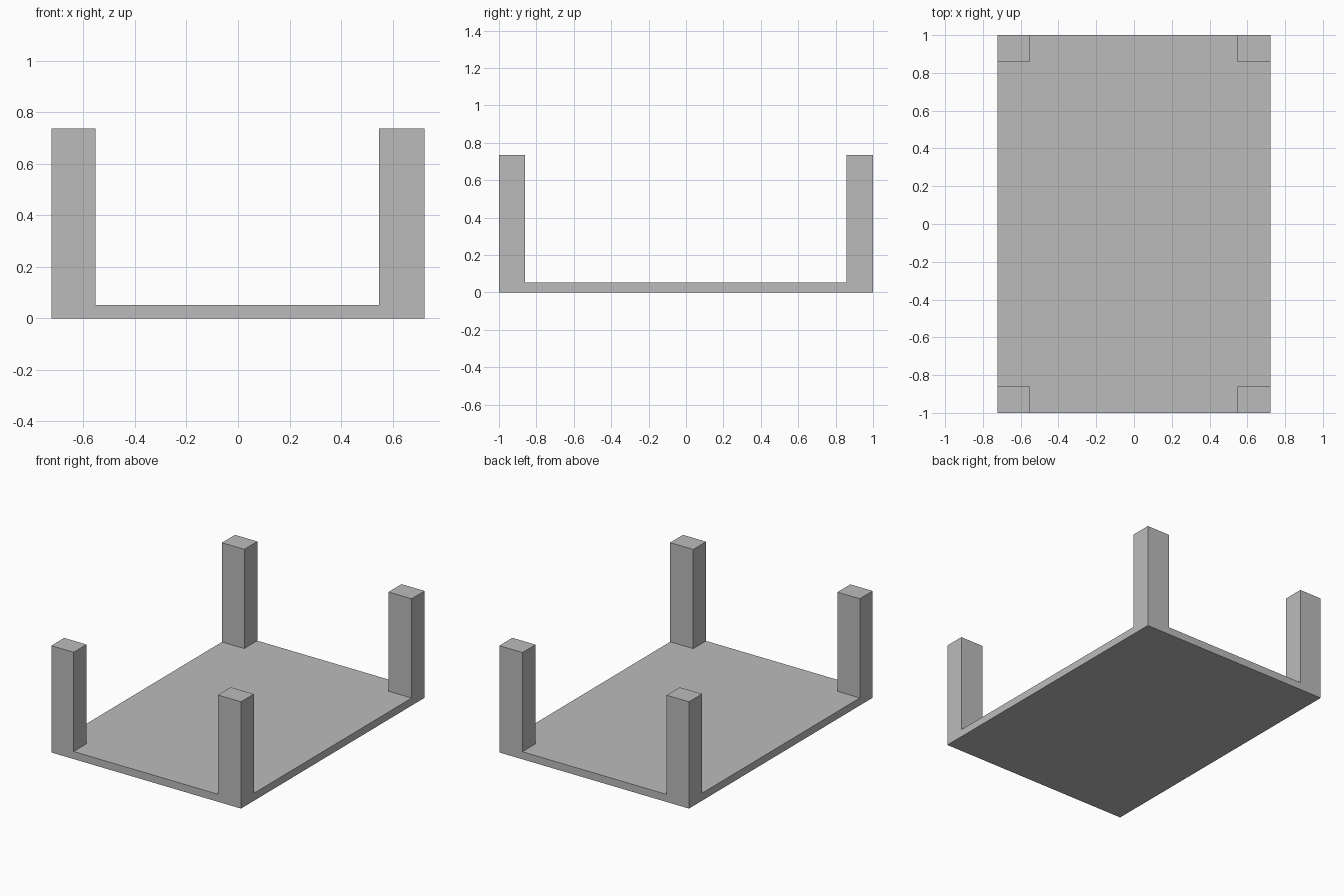
import bpy, bmesh

if "Cube" in bpy.data.objects:
    bpy.data.objects.remove(bpy.data.objects["Cube"])

# Grid lines of the tray: outer edges and inner faces of the corner posts
XS = (-0.723, -0.553, 0.547, 0.723)
YS = (-1.0, -0.86, 0.858, 1.0)
BASE_TOP, POST_TOP = 0.052, 0.736

grey = bpy.data.materials.new("plain grey")
grey.diffuse_color = (0.5, 0.5, 0.5, 1)
grey.use_nodes = True
grey.node_tree.nodes["Principled BSDF"].inputs["Base Color"].default_value = grey.diffuse_color

bm = bmesh.new()

# Footprint as a three by three grid
rows = [[bm.verts.new((x, y, 0)) for x in XS] for y in YS]
cells = {}
for j in range(3):
    for i in range(3):
        cells[i, j] = bm.faces.new((rows[j][i], rows[j][i + 1],
                                    rows[j + 1][i + 1], rows[j + 1][i]))


def raise_faces(faces, height):
    """Extrude faces straight up by height and return the new caps."""
    out = bmesh.ops.extrude_face_region(bm, geom=faces, use_keep_orig=True)
    verts = [g for g in out["geom"] if isinstance(g, bmesh.types.BMVert)]
    bmesh.ops.translate(bm, verts=verts, vec=(0, 0, height))
    return [g for g in out["geom"] if isinstance(g, bmesh.types.BMFace)]


# Base slab
caps = raise_faces(list(cells.values()), BASE_TOP)

# Corner posts, raised from the four corner cells of the slab
for cap in caps:
    c = cap.calc_center_median()
    if not (XS[1] < c.x < XS[2] or YS[1] < c.y < YS[2]):
        raise_faces([cap], POST_TOP - BASE_TOP)
        bm.faces.remove(cap)

# Merge coplanar faces so slab and posts read as one solid
bmesh.ops.recalc_face_normals(bm, faces=bm.faces)
bmesh.ops.dissolve_limit(bm, angle_limit=0.01, verts=bm.verts, edges=bm.edges)

mesh = bpy.data.meshes.new("base_with_posts")
bm.to_mesh(mesh)
bm.free()
mesh.materials.append(grey)
bpy.context.collection.objects.link(bpy.data.objects.new("base_with_posts", mesh))
